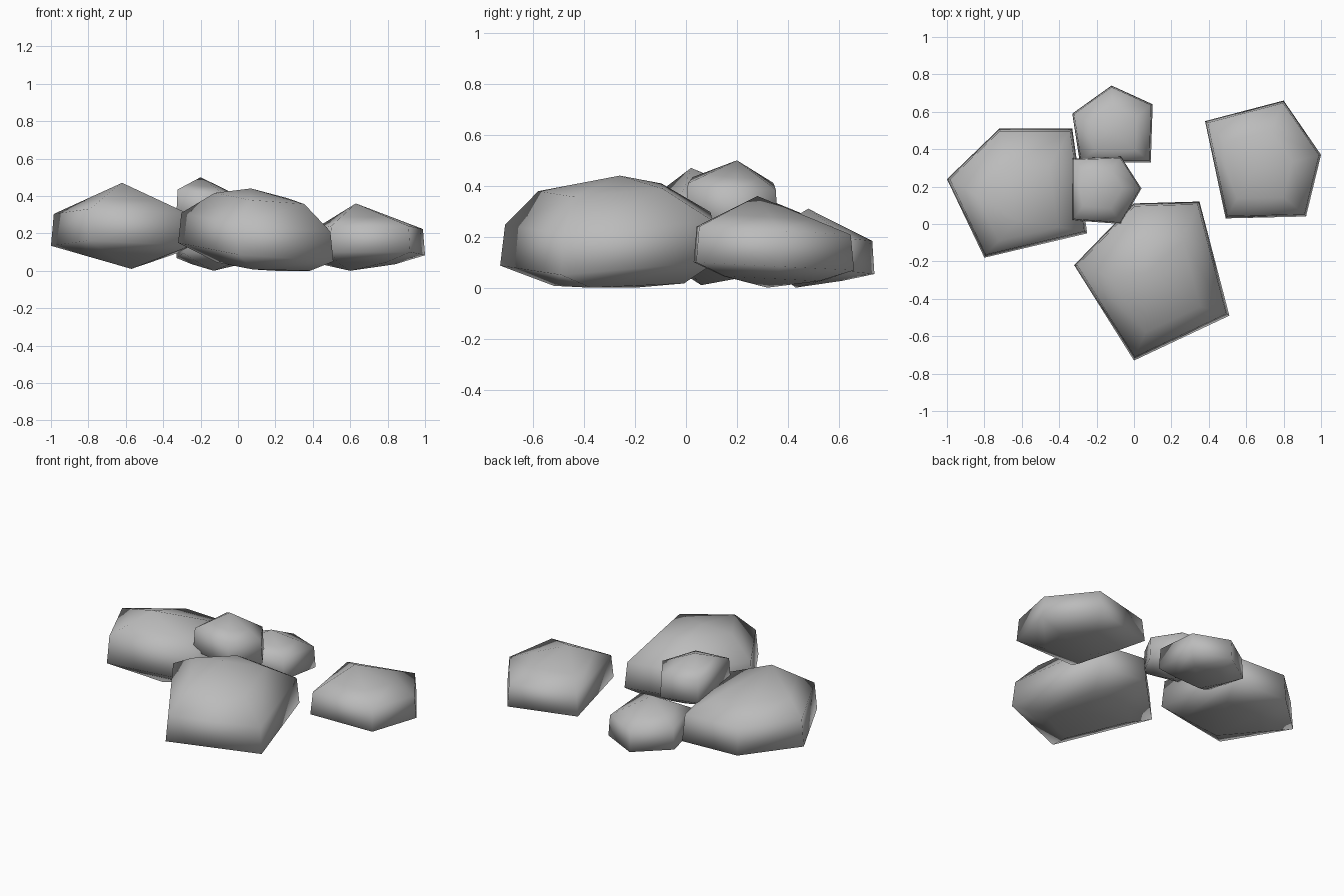
import bpy
import bmesh
import math
from mathutils import Vector

default_cube = bpy.data.objects.get("Cube")
if default_cube:
    bpy.data.objects.remove(default_cube, do_unlink=True)

# One plain stone colour
stone_grey = bpy.data.materials.new("stone_grey")
stone_grey.use_nodes = True
grey = (0.5, 0.5, 0.5, 1)
stone_grey.diffuse_color = grey
stone_grey.node_tree.nodes["Principled BSDF"].inputs["Base Color"].default_value = grey


def make_stone(name, outline, waist, band, tilt, peak, base, bulge, sag):
    """Five-sided stone: a tilted upright band, closed by a blunt cone above and below."""
    corners = [Vector((x, y, 0)) for x, y in outline]
    centre = sum(corners, Vector()) / len(corners)
    slope = Vector((*tilt, 0))
    peak, base = Vector(peak), Vector(base)

    def waist_ring(scale, rise):
        ring = []
        for corner in corners:
            offset = corner - centre
            height = waist + slope.dot(offset) + rise
            ring.append(centre + offset * scale + Vector((0, 0, height)))
        return ring

    def shoulder_ring(ring, tip, shift):
        points = [point.lerp(tip, 0.4) + Vector(shift) for point in ring]
        for point in points:
            point.z = max(0, point.z)
        return points

    lower = waist_ring(1, -band)
    upper = waist_ring(0.96, band)
    bottom_ring = shoulder_ring(lower, base, (0, 0, -sag))
    top_ring = shoulder_ring(upper, peak, bulge)

    mesh = bmesh.new()
    profile = [bottom_ring, lower, upper, top_ring]
    rings = [[mesh.verts.new(point) for point in ring] for ring in profile]
    bottom, top = mesh.verts.new(base), mesh.verts.new(peak)
    count = len(corners)
    for i in range(count):
        j = (i + 1) % count
        for below, above in zip(rings, rings[1:]):
            mesh.faces.new((below[i], below[j], above[j], above[i]))
        mesh.faces.new((bottom, rings[0][j], rings[0][i]))
        mesh.faces.new((top, rings[-1][i], rings[-1][j]))
    bmesh.ops.recalc_face_normals(mesh, faces=mesh.faces)

    data = bpy.data.meshes.new(name)
    mesh.to_mesh(data)
    mesh.free()
    data.materials.append(stone_grey)
    stone = bpy.data.objects.new(name, data)
    bpy.context.collection.objects.link(stone)

    # Soft, worn shading all round
    bpy.ops.object.select_all(action="DESELECT")
    stone.select_set(True)
    bpy.context.view_layer.objects.active = stone
    bpy.ops.object.shade_smooth_by_angle(angle=math.radians(100))


# Large stone at the front
make_stone(
    "front_stone",
    outline=[(0, -.73), (.51, -.49), (.35, .12), (0, .11), (-.32, -.22)],
    waist=.185, band=.08, tilt=(-.1, .06),
    peak=(.07, -.26, .44), base=(.2, -.2, 0), bulge=(.03, -.05, .055), sag=.045,
)

# Large stone on the right-hand side
make_stone(
    "right_stone",
    outline=[(-1, .24), (-.8, -.18), (-.25, -.05), (-.33, .51), (-.72, .51)],
    waist=.21, band=.085, tilt=(-.03, -.08),
    peak=(-.62, .02, .47), base=(-.57, .06, .01), bulge=(0, 0, 0), sag=0,
)

# Separate stone on the left-hand side
make_stone(
    "left_stone",
    outline=[(.38, .55), (.49, .03), (.92, .04), (1, .37), (.8, .66)],
    waist=.155, band=.07, tilt=(0, -.05),
    peak=(.63, .28, .36), base=(.6, .32, 0), bulge=(0, 0, 0), sag=.015,
)

# Small stone at the back
make_stone(
    "back_stone",
    outline=[(-.33, .59), (-.29, .33), (.09, .33), (.1, .64), (-.12, .74)],
    waist=.14, band=.065, tilt=(0, -.1),
    peak=(-.1, .48, .31), base=(-.13, .43, 0), bulge=(0, 0, 0), sag=.005,
)

# Small stone resting on the others
make_stone(
    "top_stone",
    outline=[(-.33, .35), (-.33, .02), (-.07, 0), (.04, .19), (-.07, .36)],
    waist=.335, band=.07, tilt=(-.1, -.07),
    peak=(-.2, .2, .5), base=(-.12, .2, .16), bulge=(0, 0, 0), sag=.005,
)
